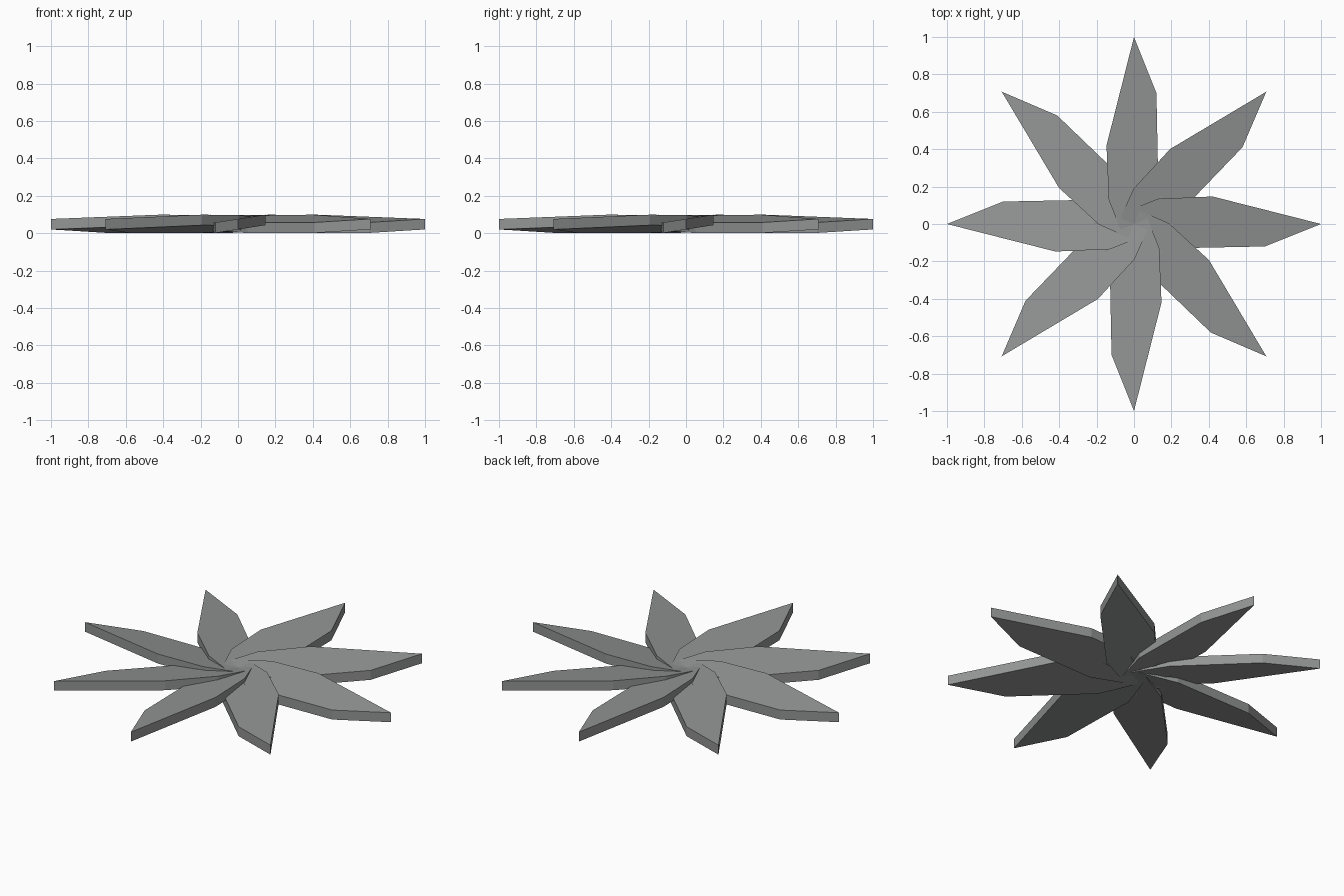
import bpy, bmesh, math
from mathutils import Matrix

cube = bpy.data.objects.get("Cube")
if cube:
    bpy.data.objects.remove(cube, do_unlink=True)

# One flat grey for every blade
grey = bpy.data.materials.new("steel_grey")
grey.use_nodes = True
colour = (0.29, 0.30, 0.295, 1)
grey.diffuse_color = colour
grey.node_tree.nodes["Principled BSDF"].inputs["Base Color"].default_value = colour

# Blade outline along +x: tip, raised edge, inner point, lowered edge
OUTLINE = [(1, 0), (0.42, 0.147), (0.13, 0.135), (-0.22, 0), (0.2, -0.13), (0.7, -0.12)]
THICK = 0.056
MID = 0.048
SLOPE = 0.155
COUNT = 8


def make_blade(i):
    bm = bmesh.new()
    base = [bm.verts.new((x, y, MID - THICK / 2 + SLOPE * y)) for x, y in OUTLINE]
    face = bm.faces.new(base)
    top = bmesh.ops.extrude_face_region(bm, geom=[face])["geom"]
    bmesh.ops.translate(bm, vec=(0, 0, THICK),
                        verts=[g for g in top if isinstance(g, bmesh.types.BMVert)])
    bmesh.ops.recalc_face_normals(bm, faces=bm.faces)
    # Turn the blade to its place around the hub
    bm.transform(Matrix.Rotation(i * math.tau / COUNT, 4, "Z"))
    mesh = bpy.data.meshes.new(f"blade_{i + 1}")
    bm.to_mesh(mesh)
    bm.free()
    mesh.materials.append(grey)
    blade = bpy.data.objects.new(f"blade_{i + 1}", mesh)
    bpy.context.collection.objects.link(blade)


for i in range(COUNT):
    make_blade(i)
